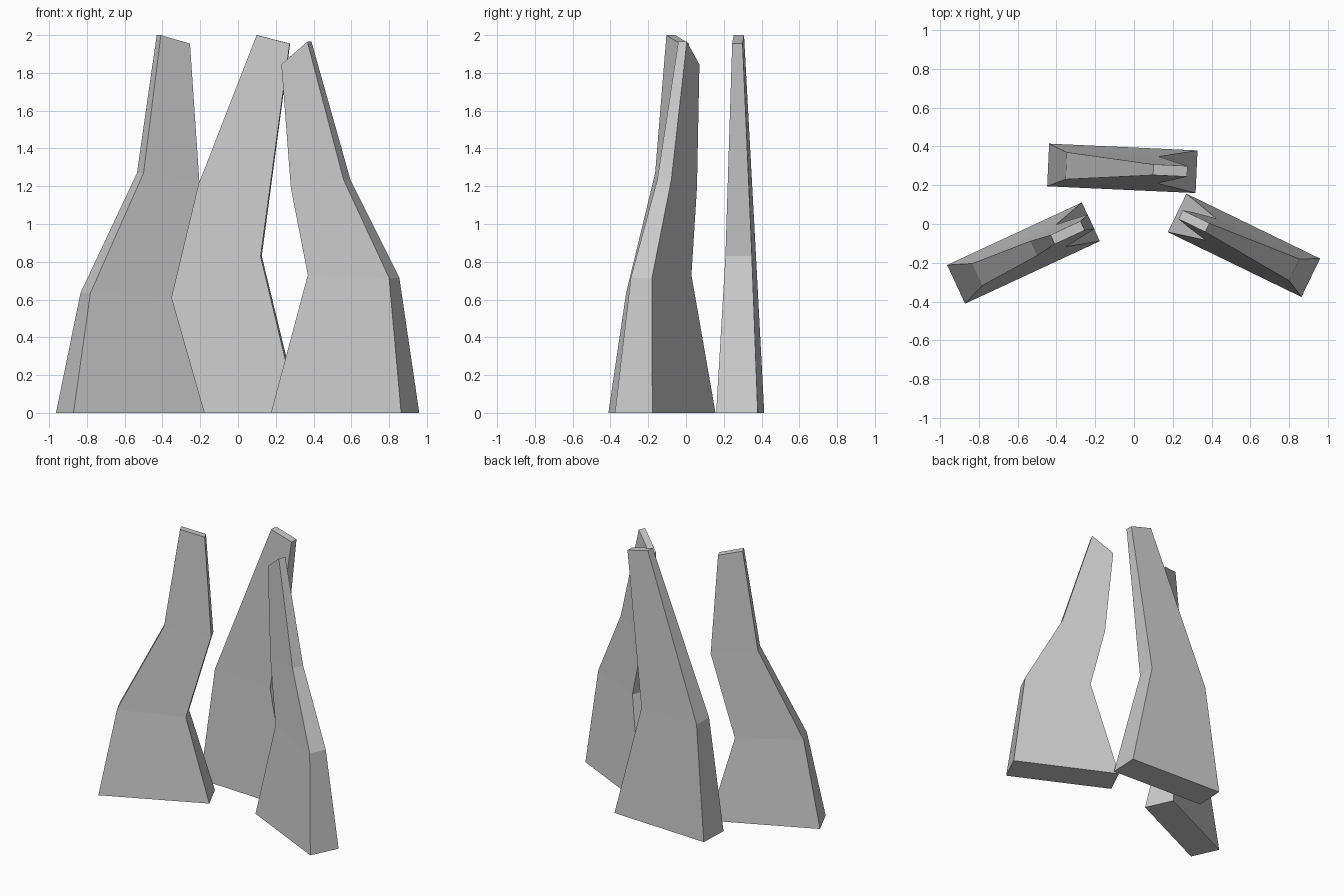
import bpy, bmesh, math

if "Cube" in bpy.data.objects:
    bpy.data.objects.remove(bpy.data.objects["Cube"])


def slab(name, centre, angle, rings):
    """Loft rectangular rings: (left u, left z, right u, right z, thickness)."""
    bm = bmesh.new()
    ca, sa = math.cos(math.radians(angle)), math.sin(math.radians(angle))

    def point(u, v, z):
        return bm.verts.new((centre[0] + u * ca - v * sa, centre[1] + u * sa + v * ca, z))

    loops = []
    for ul, zl, ur, zr, t in rings:
        h = t / 2
        loops.append([point(ul, -h, zl), point(ur, -h, zr), point(ur, h, zr), point(ul, h, zl)])
    for a, b in zip(loops, loops[1:]):
        for i in range(4):
            j = (i + 1) % 4
            bm.faces.new((a[i], a[j], b[j], b[i]))
    bm.faces.new(loops[0][::-1])
    bm.faces.new(loops[-1])
    bmesh.ops.recalc_face_normals(bm, faces=bm.faces)
    mesh = bpy.data.meshes.new(name)
    bm.to_mesh(mesh)
    bm.free()
    bpy.context.collection.objects.link(bpy.data.objects.new(name, mesh))


base = (-0.383, 0, 0.383, 0, 0.22)

# Left standing stone, bent inwards
slab("left_stone", (-0.57, -0.15), 24.9, [
    base,
    (-0.262, 0.635, 0.213, 0.61, 0.125),
    (0.058, 1.27, 0.384, 1.22, 0.083),
    (0.166, 2.0, 0.336, 1.955, 0.052)])

# Central rear stone, leaning right
slab("centre_stone", (-0.06, 0.287), -2.6, [
    base,
    (-0.29, 0.84, 0.183, 0.83, 0.14),
    (0.16, 2.0, 0.335, 1.955, 0.055)])

# Right standing stone, leaning inwards
slab("right_stone", (0.567, -0.11), -25.9, [
    base,
    (-0.189, 0.73, 0.289, 0.715, 0.125),
    (-0.299, 1.19, 0.011, 1.235, 0.083),
    (-0.363, 1.845, -0.21, 1.965, 0.05)])
